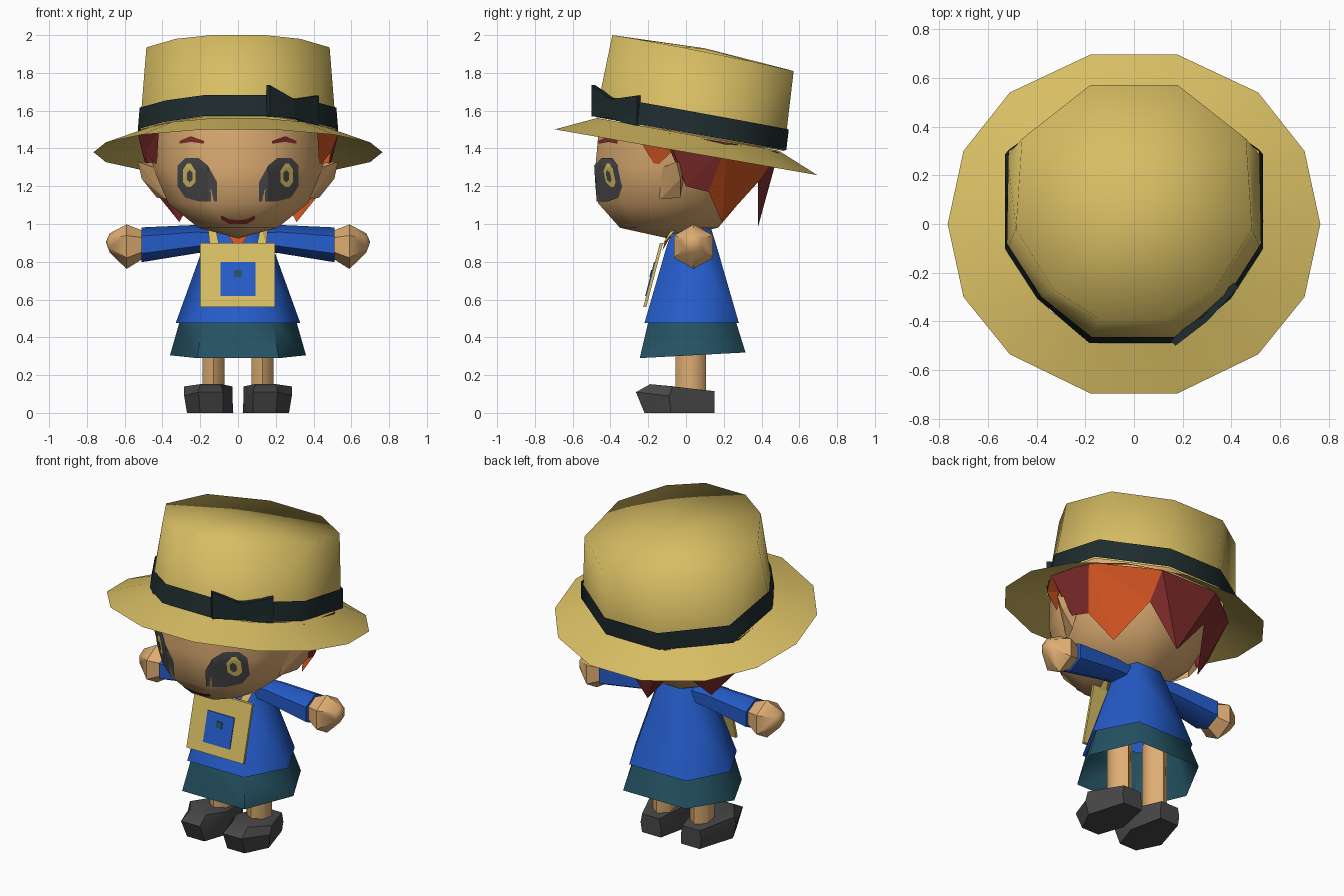
import bpy, bmesh, math
from mathutils import Vector
from mathutils.bvhtree import BVHTree

if "Cube" in bpy.data.objects:
    bpy.data.objects.remove(bpy.data.objects["Cube"])


def material(name, rgb):
    m = bpy.data.materials.new(name)
    m.diffuse_color = (*rgb, 1)
    m.use_nodes = True
    m.node_tree.nodes["Principled BSDF"].inputs["Base Color"].default_value = m.diffuse_color
    return m


STRAW = material("straw yellow", (0.68, 0.51, 0.125))
SKIN = material("skin", (0.73, 0.42, 0.17))
BLUE = material("sweater blue", (0.018, 0.107, 0.59))
TEAL = material("skirt teal", (0.018, 0.085, 0.125))
BLACK = material("ribbon black", (0.013, 0.025, 0.027))
GREY = material("shoe grey", (0.065, 0.065, 0.067))
ORANGE = material("hair orange", (0.65, 0.09, 0.015))
RED = material("hair dark red", (0.22, 0.025, 0.025))


def finish(name, bm, mat, angle=None, normals=True):
    if normals:
        bmesh.ops.recalc_face_normals(bm, faces=bm.faces)
    me = bpy.data.meshes.new(name)
    bm.to_mesh(me)
    bm.free()
    me.materials.append(mat)
    ob = bpy.data.objects.new(name, me)
    bpy.context.collection.objects.link(ob)
    if angle:
        bpy.context.view_layer.objects.active = ob
        ob.select_set(True)
        bpy.ops.object.shade_smooth_by_angle(angle=math.radians(angle))
        ob.select_set(False)
    return ob


def loft_bm(rings, cap0=False, cap1=False, tip=None, closed=True):
    bm = bmesh.new()
    rows = [[bm.verts.new(p) for p in r] for r in rings]
    n = len(rows[0])
    for a, b in zip(rows, rows[1:]):
        for i in range(n if closed else n - 1):
            j = (i + 1) % n
            bm.faces.new((a[i], a[j], b[j], b[i]))
    if cap0:
        bm.faces.new(rows[0][::-1])
    if cap1:
        bm.faces.new(rows[-1])
    if tip:
        t = bm.verts.new(tip)
        for i in range(n):
            bm.faces.new((rows[-1][i], rows[-1][(i + 1) % n], t))
    return bm


def loft(name, rings, mat, angle=60, **kw):
    return finish(name, loft_bm(rings, **kw), mat, angle)


def hull(name, pts, mat, angle=None):
    bm = bmesh.new()
    vs = [bm.verts.new(p) for p in pts]
    bmesh.ops.convex_hull(bm, input=vs)
    return finish(name, bm, mat, angle)


def sheet(name, pts, mat):
    bm = bmesh.new()
    f = bm.faces.new([bm.verts.new(p) for p in pts])
    bmesh.ops.triangulate(bm, faces=[f])
    return finish(name, bm, mat, normals=False)


def mirror_ring(half):
    """Closed ring from its x > 0 half, front to back."""
    return half + [(-p[0], *p[1:]) for p in reversed(half)]


# hat: tilted crown, ribbon band and drooping brim
low = [(0.18, -0.48), (0.39, -0.30), (0.52, -0.10), (0.52, 0.28), (0.18, 0.52)]
high = [(0.14, -0.39, 2.0), (0.33, -0.27, 1.98), (0.485, -0.02, 1.935),
        (0.46, 0.35, 1.86), (0.18, 0.57, 1.81)]
low = [(x, y, 1.48 - 0.18 * y) for x, y in low]
loft("hat_crown", [mirror_ring(low), mirror_ring(high)], STRAW, 179, tip=(0, 0.1, 1.93))


def band_ring(t):
    ring = []
    for a, b in zip(low, high):
        p = Vector(a).lerp(Vector(b), t)
        ring.append((p.x * 1.02, p.y * 1.02, p.z))
    return mirror_ring(ring)


loft("hat_band", [band_ring(0.01), band_ring(0.27)], BLACK, 60)
rim = [(0.18, -0.695), (0.51, -0.535), (0.70, -0.30), (0.765, 0), (0.70, 0.30),
       (0.51, 0.54), (0.18, 0.695)]
outer = [(x, y, 1.38 - 0.174 * y) for x, y in rim]
inner = [(x * 0.67, y * 0.69 + 0.01, 1.475 - 0.18 * y * 0.69) for x, y in rim]
loft("hat_brim", [mirror_ring(outer), mirror_ring(inner)], STRAW, 60)

# ribbon bow on the band
bow = []
for x, y, z0, z1, d in ((0.17, -0.50, 1.57, 1.735, 0.02), (0.30, -0.40, 1.56, 1.66, 0.03),
                        (0.43, -0.26, 1.51, 1.68, 0.02)):
    bow.append([(x, y, z0), (x, y, z1), (x - d, y + d, z1), (x - d, y + d, z0)])
loft("hat_bow", bow, BLACK, None, cap0=True, cap1=True)

# head
SECTION = ((0.36, 0), (0.78, 0.17), (1, 0.40), (0.95, 0.72), (0.36, 1))
head_rings = [mirror_ring([(w * u, f + (b - f) * v, z) for u, v in SECTION])
              for z, w, f, b in ((1.52, 0.47, -0.46, 0.44), (1.30, 0.45, -0.48, 0.40),
                                 (1.11, 0.37, -0.465, 0.28), (0.98, 0.21, -0.35, 0.17))]
bm = loft_bm(head_rings, cap0=True, tip=(0, -0.1, 0.925))
bmesh.ops.recalc_face_normals(bm, faces=bm.faces)
tree = BVHTree.FromBMesh(bm)
finish("head", bm, SKIN, 60)


def face_plate(name, cols, mat, off, rows=6):
    """Thin plate on the face; cols are (x, low z, high z)."""
    grid = []
    for x, z0, z1 in cols:
        line = []
        for k in range(rows + 1):
            z = z0 + (z1 - z0) * k / rows
            hit = tree.ray_cast(Vector((x, -2, z)), Vector((0, 1, 0)))[0]
            line.append((x, hit.y - off, z))
        grid.append(line)
    loft(name, grid, mat, None, closed=False)


for side, s in (("right", 1), ("left", -1)):
    def flip(cols):
        return [(s * x, a, b) for x, a, b in cols]
    face_plate(side + "_eye", flip([(0.11, 1.12, 1.22), (0.16, 1.12, 1.31), (0.21, 1.12, 1.35),
                                    (0.28, 1.14, 1.35), (0.32, 1.20, 1.31)]), GREY, 0.007)
    face_plate(side + "_iris", flip([(0.225, 1.22, 1.28), (0.25, 1.195, 1.32),
                                     (0.27, 1.195, 1.32), (0.29, 1.22, 1.29)]), STRAW, 0.011)
    face_plate(side + "_pupil", flip([(0.24, 1.235, 1.27), (0.255, 1.22, 1.285),
                                      (0.27, 1.235, 1.27)]), GREY, 0.014)
    face_plate(side + "_brow", flip([(0.18, 1.425, 1.44), (0.25, 1.435, 1.465),
                                     (0.31, 1.425, 1.44)]), RED, 0.007, 2)
    # ears
    hull(side + "_ear", [(s * x, y, z) for x, y, z in (
        (0.42, -0.15, 1.29), (0.38, -0.14, 1.13), (0.53, -0.05, 1.33), (0.51, -0.03, 1.24),
        (0.43, -0.03, 1.14), (0.40, 0.0, 1.32))], SKIN)
    # hair locks hanging from under the hat
    locks = (("sideburn", ORANGE if s > 0 else RED,
              [(0.42, -0.27, 1.49), (0.53, -0.10, 1.48), (0.49, -0.08, 1.38), (0.43, -0.16, 1.30)]),
             ("side_lock", RED,
              [(0.53, -0.10, 1.48), (0.52, 0.22, 1.43), (0.44, 0.12, 1.17), (0.46, 0.0, 1.20),
               (0.49, -0.08, 1.38)]),
             ("rear_lock", ORANGE if s > 0 else RED,
              [(0.52, 0.22, 1.43), (0.20, 0.49, 1.38), (0.20, 0.38, 1.22), (0.31, 0.19, 1.01),
               (0.44, 0.12, 1.17)]))
    for part, mat, pts in locks:
        sheet(side + "_" + part, [(s * x, y, z) for x, y, z in pts], mat)
sheet("back_lock", [(0.20, 0.49, 1.38), (-0.20, 0.49, 1.38), (-0.20, 0.38, 1.22),
                    (0, 0.38, 0.98), (0.20, 0.38, 1.22)], RED)
face_plate("mouth", [(-0.09, 1.025, 1.045), (-0.045, 1.0, 1.025), (0, 1.0, 1.02),
                     (0.045, 1.0, 1.025), (0.09, 1.025, 1.045)], RED, 0.007, 2)


# body: six-sided sweater and skirt, open below
def hexa(w, f, b, z, z_back=None):
    zb = z if z_back is None else z_back
    k = 0.6
    return mirror_ring([(w * k, f, z), (w, (f + b) / 2, (z + zb) / 2), (w * k, b, zb)])


loft("sweater", [hexa(0.13, -0.06, 0.13, 0.985), hexa(0.18, -0.10, 0.16, 0.89),
                 hexa(0.33, -0.22, 0.28, 0.475)], BLUE, 60, cap0=True)
loft("skirt", [hexa(0.27, -0.16, 0.23, 0.60), hexa(0.31, -0.20, 0.265, 0.48),
               hexa(0.36, -0.245, 0.315, 0.29, 0.32)], TEAL, 60)


def disc(c, r, n, axis):
    """Ring of n points in the plane across the axis; r holds two radii."""
    out = []
    for i in range(n):
        a = 2 * math.pi * (i + 0.5) / n
        u, v = r[0] * math.cos(a), r[1] * math.sin(a)
        out.append((c[0] + u, c[1] + v, c[2]) if axis == "z" else (c[0], c[1] + u, c[2] + v))
    return out


loft("neck", [disc((0, 0, z), (0.08, 0.08), 6, "z") for z in (0.93, 1.02)], SKIN)

for side, s in (("right", 1), ("left", -1)):
    # arms and hands
    loft(side + "_sleeve", [disc((s * x, 0.04, z), (ry, rz), 6, "x") for x, z, ry, rz in (
        (0.08, 0.92, 0.07, 0.06), (0.22, 0.92, 0.085, 0.075), (0.51, 0.89, 0.11, 0.092))],
        BLUE, 60, cap1=True)
    loft(side + "_hand", [disc((s * x, 0.04, z), (ry, rz), 6, "x") for x, z, ry, rz in (
        (0.505, 0.89, 0.08, 0.075), (0.59, 0.88, 0.12, 0.118), (0.68, 0.90, 0.05, 0.05))],
        SKIN, 40, cap0=True, tip=(s * 0.70, 0.04, 0.905))
    # legs and shoes
    loft(side + "_leg", [disc((s * 0.13, 0.025, z), (0.068, 0.08), 6, "z")
                         for z in (0.08, 0.55)], SKIN)
    sole = [(0.07, 0.15), (0.20, 0.15), (0.27, -0.08), (0.20, -0.22), (0.08, -0.22), (0.025, -0.06)]
    mid = [(0.07, 0.15), (0.21, 0.15), (0.285, -0.09), (0.21, -0.265), (0.08, -0.265), (0.03, -0.07)]
    top = [(0.08, 0.15), (0.20, 0.15), (0.285, -0.07), (0.20, -0.19), (0.09, -0.19), (0.03, -0.06)]
    mid_z = (0.06, 0.06, 0.09, 0.11, 0.11, 0.09)
    top_z = (0.115, 0.115, 0.14, 0.152, 0.152, 0.14)
    loft(side + "_shoe", [[(s * x, y, 0) for x, y in sole],
                          [(s * x, y, z) for (x, y), z in zip(mid, mid_z)],
                          [(s * x, y, z) for (x, y), z in zip(top, top_z)]],
         GREY, 40, cap0=True, cap1=True)
    # shoulder strap of the bag
    sheet(side + "_strap", [(s * 0.10, -0.125, 0.89), (s * 0.15, -0.125, 0.89),
                            (s * 0.16, -0.04, 0.985), (s * 0.12, -0.07, 0.985)], STRAW)


# chest bag lying on the sweater slope, with pocket and button
def bag_point(x, z, out=0):
    return (x, -0.13 - (0.90 - z) * 0.26 - out, z)


def slab(name, x0, x1, z0, z1, back, front, mat):
    hull(name, [bag_point(x, z, o) for x in (x0, x1) for z in (z0, z1)
                for o in (back, front)], mat)


slab("bag", -0.20, 0.195, 0.56, 0.90, -0.008, 0.008, STRAW)
slab("bag_pocket", -0.093, 0.093, 0.62, 0.80, 0.006, 0.013, BLUE)
slab("pocket_button", -0.02, 0.02, 0.72, 0.757, 0.012, 0.017, TEAL)
# neckerchief
hull("neckerchief", [(-0.06, -0.10, 0.95), (0.06, -0.10, 0.95), (0, -0.125, 0.86),
                     (0, -0.06, 0.97)], ORANGE)
